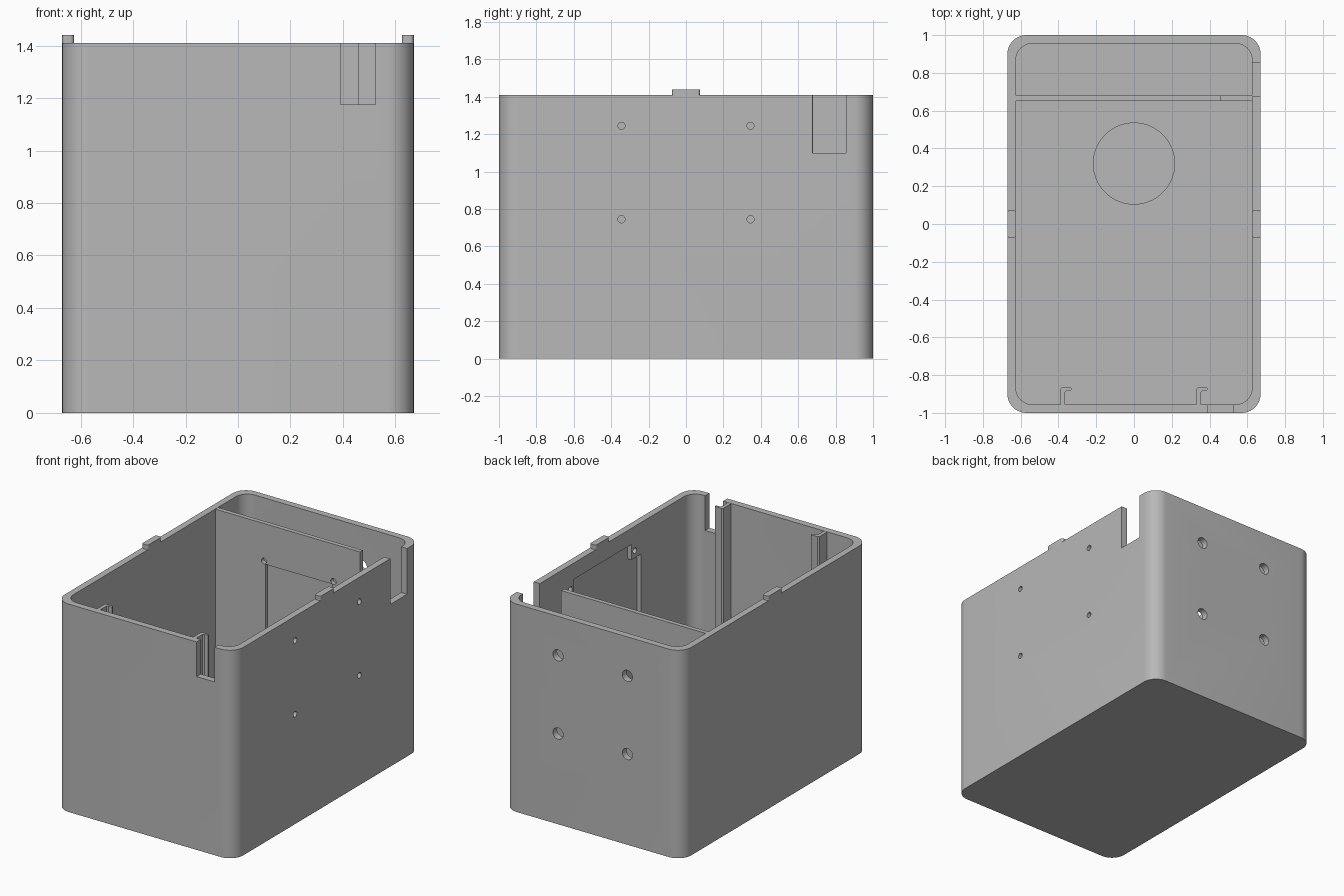
import bpy, bmesh, math
from mathutils import Matrix

if "Cube" in bpy.data.objects:
    bpy.data.objects.remove(bpy.data.objects["Cube"], do_unlink=True)

grey = bpy.data.materials.new("plain grey")
grey.use_nodes = True
colour = (0.48, 0.48, 0.48, 1)
grey.diffuse_color = colour
grey.node_tree.nodes["Principled BSDF"].inputs["Base Color"].default_value = colour

W, L, H, T = 0.67, 1.0, 1.41, 0.045   # half width, half length, height, wall


def finish(name, bm):
    bmesh.ops.recalc_face_normals(bm, faces=bm.faces)
    mesh = bpy.data.meshes.new(name)
    bm.to_mesh(mesh)
    bm.free()
    mesh.materials.append(grey)
    ob = bpy.data.objects.new(name, mesh)
    bpy.context.collection.objects.link(ob)
    return ob


def prism(name, points, z0, z1):
    bm = bmesh.new()
    face = bm.faces.new([bm.verts.new((x, y, z0)) for x, y in points])
    top = bmesh.ops.extrude_face_region(bm, geom=[face])["geom"]
    verts = [v for v in top if isinstance(v, bmesh.types.BMVert)]
    bmesh.ops.translate(bm, verts=verts, vec=(0, 0, z1 - z0))
    return finish(name, bm)


def rounded(x0, x1, y0, y1, r, steps=10):
    centres = [(x1 - r, y1 - r), (x0 + r, y1 - r), (x0 + r, y0 + r), (x1 - r, y0 + r)]
    pts = []
    for q, (cx, cy) in enumerate(centres):
        for i in range(steps + 1):
            a = math.pi / 2 * (q + i / steps)
            pts.append((cx + r * math.cos(a), cy + r * math.sin(a)))
    return pts


def block(name, x0, x1, y0, y1, z0, z1):
    return prism(name, [(x0, y0), (x1, y0), (x1, y1), (x0, y1)], z0, z1)


def cylinder(name, centre, r, depth, axis, sides=32):
    turn = {"X": Matrix.Rotation(math.pi / 2, 4, "Y"),
            "Y": Matrix.Rotation(math.pi / 2, 4, "X"), "Z": Matrix()}[axis]
    bm = bmesh.new()
    bmesh.ops.create_cone(bm, cap_ends=True, segments=sides, radius1=r, radius2=r,
                          depth=depth, matrix=Matrix.Translation(centre) @ turn)
    return finish(name, bm)


def select(ob):
    bpy.ops.object.select_all(action="DESELECT")
    ob.select_set(True)
    bpy.context.view_layer.objects.active = ob


def cut(ob, cutter):
    cutter.hide_render = True
    mod = ob.modifiers.new("cut", "BOOLEAN")
    mod.operation, mod.solver, mod.object = "DIFFERENCE", "EXACT", cutter
    select(ob)
    bpy.ops.object.modifier_apply(modifier=mod.name)
    bpy.data.objects.remove(cutter, do_unlink=True)


def smooth(ob):
    select(ob)
    bpy.ops.object.shade_smooth_by_angle(angle=math.radians(30))


# Open box with rounded corners
box = prism("box_shell", rounded(-W, W, -L, L, 0.1), 0, H)
cut(box, prism("cavity", rounded(-W + T, W - T, -L + T, L - T, 0.085), T, H + 0.2))

# Cable slots in the front wall and the right wall
cut(box, block("front_slot", 0.39, 0.525, -1.1, -0.94, 1.175, 1.6))
cut(box, block("side_slot", 0.6, 0.8, 0.675, 0.855, 1.1, 1.6))

# Shallow inner pocket with corner bosses, plus its screw holes
cross = [(0.41, 0.2), (0.31, 0.2), (0.31, 0.305), (-0.31, 0.305), (-0.31, 0.2), (-0.41, 0.2)]
cross += [(-y, -z) for y, z in cross]
pocket = prism("pocket", [(y, z + 0.995) for y, z in cross], 0.6, 0.655)
pocket.data.transform(Matrix(((0, 0, 1, 0), (1, 0, 0, 0), (0, 1, 0, 0), (0, 0, 0, 1))))
cut(box, pocket)
for y in (-0.345, 0.345):
    for z in (0.745, 1.245):
        cut(box, cylinder("side_hole", (W, y, z), 0.019, 0.3, "X", 24))

# Mounting holes in the back wall
for x in (-0.26, 0.26):
    for z in (0.615, 1.145):
        cut(box, cylinder("back_hole", (x, L, z), 0.038, 0.3, "Y"))

# Round seat sunk in the floor
cut(box, cylinder("floor_seat", (0, 0.32, T), 0.215, 0.03, "Z", 64))
smooth(box)

# Divider with a lowered end, a square window and screw holes
divider = block("divider", -W + 0.03, W - 0.03, 0.65, 0.68, 0.02, H - 0.001)
cut(divider, block("divider_slot", 0.46, 0.8, 0.6, 0.75, 1.1, 1.6))
cut(divider, block("divider_window", -0.25, 0.25, 0.6, 0.75, 0.635, 1.135))
for x in (-0.26, 0.26):
    for z in (0.615, 1.155):
        cut(divider, cylinder("divider_hole", (x, 0.665, z), 0.02, 0.2, "Y", 24))
smooth(divider)

# Hooked rails behind the front wall, and locating tabs on the rim
hook = [(-0.39, -0.97), (-0.365, -0.97), (-0.365, -0.89), (-0.355, -0.882), (-0.338, -0.882),
        (-0.33, -0.878), (-0.33, -0.869), (-0.338, -0.865), (-0.382, -0.865), (-0.39, -0.872)]
rail_spots = (("right_rail", 0), ("left_rail", 0.72))
for name, shift in rail_spots:
    smooth(prism(name, [(x + shift, y) for x, y in hook], 0.02, H - 0.001))
for name, x0 in (("right_tab", -W), ("left_tab", W - T)):
    smooth(prism(name, rounded(x0, x0 + T, -0.075, 0.075, 0.015, 5), H - 0.02, 1.44))
